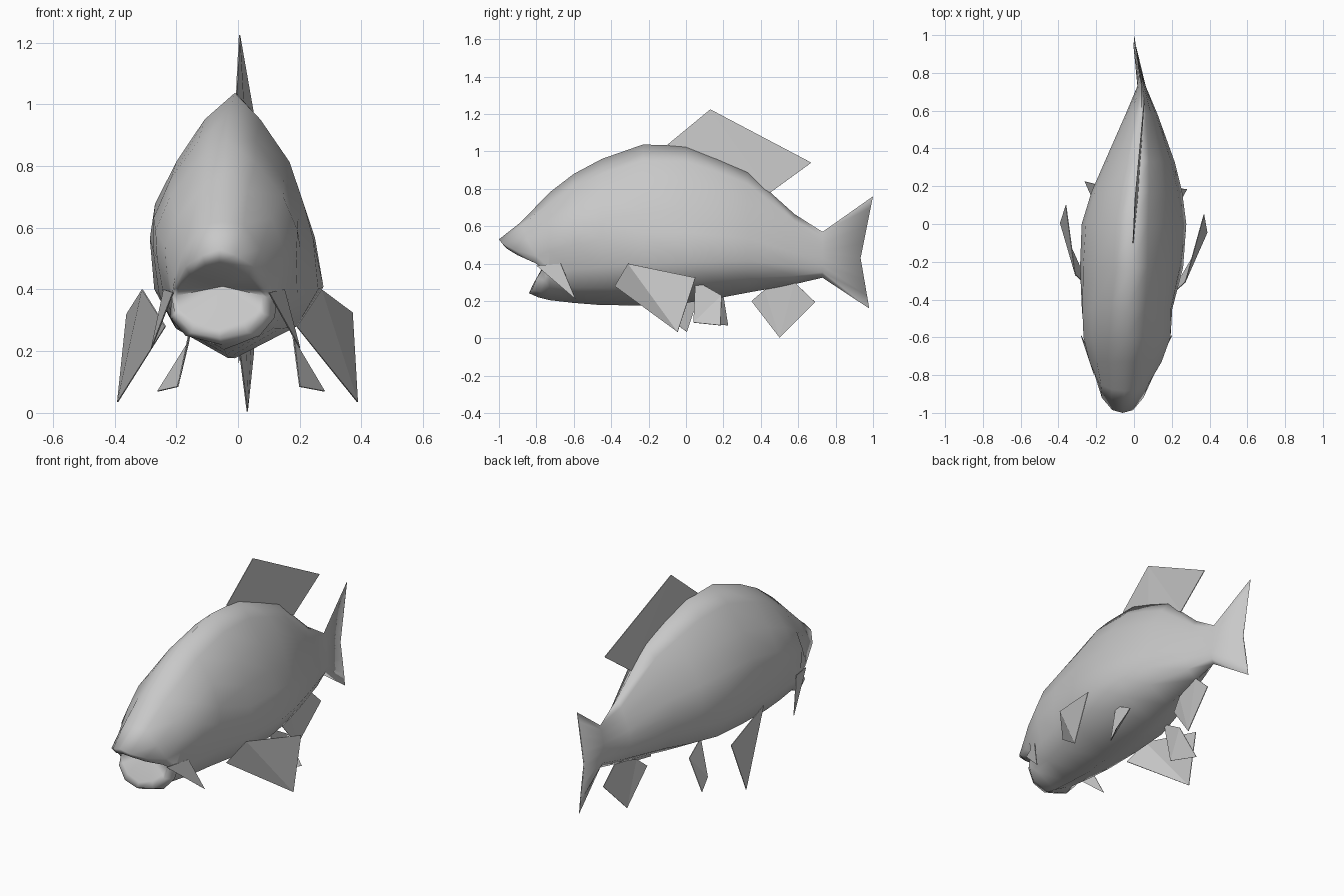
import bpy, bmesh, math

if "Cube" in bpy.data.objects:
    bpy.data.objects.remove(bpy.data.objects["Cube"])

grey = bpy.data.materials.new("grey")
grey.diffuse_color = (0.58, 0.58, 0.58, 1)
grey.use_nodes = True
grey.node_tree.nodes["Principled BSDF"].inputs["Base Color"].default_value = grey.diffuse_color


def finish(name, bm):
    bmesh.ops.recalc_face_normals(bm, faces=bm.faces)
    mesh = bpy.data.meshes.new(name)
    bm.to_mesh(mesh)
    bm.free()
    mesh.materials.append(grey)
    ob = bpy.data.objects.new(name, mesh)
    bpy.context.collection.objects.link(ob)
    return ob


# Cross-section from belly to back: heights and widths, as fractions
HEIGHT = [0, .12, .26, .45, .58, .74, .9, 1]
LEFT = [0, .72, .96, 1, .92, .66, .34, 0]
RIGHT = [0, .74, 1, .9, .76, .60, .27, 0]
HEAD = [0, .64, .86, .96, .98, .78, .40, 0]


def section(y, cx, hw, zb, zt, head):
    # Blend from the slightly rolled trunk to the fuller head
    def side(sign, widths):
        return [(cx + sign * hw * (w + (h - w) * head), y, zb + t * (zt - zb))
                for t, w, h in zip(HEIGHT, widths, HEAD)]
    return side(1, RIGHT) + side(-1, LEFT)[-2:0:-1]


def mirrored(cx, half):
    return [(cx + x, y, z) for x, y, z in half] + [(cx - x, y, z) for x, y, z in half[-2:0:-1]]


def tail_edge():
    # Forked rear edge, thin and notched in the middle
    half = []
    for t, w in zip(HEIGHT, LEFT):
        z = .16 + .6 * t
        y = .93 + (.07 * (z - .45) / .31 if z > .45 else .05 * (.45 - z) / .29)
        half.append((w * .004, y, z))
    return mirrored(.002, half)


# Body rings from tail to head
rings = [tail_edge()]
for st in [(.73, .04, .022, .325, .57, 0), (.58, .04, .085, .29, .665, 0),
           (.33, .03, .185, .245, .89, 0), (.17, .015, .24, .215, .965, 0),
           (0, 0, .277, .19, 1.03, 0), (-.23, -.01, .278, .177, 1.037, .2),
           (-.45, -.033, .25, .178, .96, .7), (-.6, -.037, .235, .19, .88, 1),
           (-.73, -.045, .195, .205, .78, 1)]:
    rings.append(section(*st))
# Snout and jaw, nose line, then the lips
for cx, half in [
    (-.05, [(0, -.79, .22), (.12, -.78, .25), (.17, -.755, .31), (.165, -.74, .385),
            (.155, -.80, .44), (.125, -.85, .53), (.07, -.875, .61), (0, -.885, .62)]),
    (-.06, [(0, -.84, .242), (.09, -.825, .26), (.145, -.80, .32), (.155, -.765, .375),
            (.145, -.81, .405), (.11, -.92, .475), (.055, -.985, .51), (0, -1, .53)]),
    (-.06, [(0, -.825, .27), (.08, -.815, .295), (.13, -.79, .335), (.14, -.755, .38),
            (.13, -.80, .40), (.095, -.90, .445), (.045, -.95, .475), (0, -.965, .487)])]:
    rings.append(mirrored(cx, half))

bm = bmesh.new()
loops = [[bm.verts.new(p) for p in ring] for ring in rings]
n = len(loops[0])
for a, b in zip(loops, loops[1:]):
    for i in range(n):
        j = (i + 1) % n
        bm.faces.new((a[i], a[j], b[j], b[i]))
bm.faces.new(loops[0])
# Mouth interior
throat = bm.verts.new((-.05, -.75, .41))
for i in range(n):
    bm.faces.new((loops[-1][i], loops[-1][(i + 1) % n], throat))
body = finish("fish_body", bm)
bpy.context.view_layer.objects.active = body
body.select_set(True)
bpy.ops.object.shade_smooth_by_angle(angle=math.radians(100))


# Flat fins
def fin(name, pts):
    bm = bmesh.new()
    bm.faces.new([bm.verts.new(p) for p in pts])
    bmesh.ops.triangulate(bm, faces=bm.faces[:])
    ob = finish(name, bm)
    mod = ob.modifiers.new("thickness", 'SOLIDIFY')
    mod.thickness = .004
    mod.offset = 0


fin("dorsal_fin", [(-.005, -.1, 1.035), (.005, .13, 1.225), (.055, .67, .94), (.04, .45, .78), (.02, .15, .95)])
fin("anal_fin", [(.005, .35, .2), (.03, .5, .005), (.05, .69, .195), (.045, .58, .3), (.025, .42, .26)])
fin("right_pectoral_fin", [(.27, -.31, .4), (.37, .05, .325), (.387, -.045, .035), (.19, -.38, .28)])
fin("left_pectoral_fin", [(-.31, -.27, .4), (-.36, .1, .32), (-.39, .005, .035), (-.235, -.34, .28)])
fin("right_pelvic_fin", [(.17, .05, .31), (.185, .19, .23), (.28, .185, .07), (.2, .04, .085)])
fin("left_pelvic_fin", [(-.15, .08, .3), (-.16, .2, .23), (-.26, .225, .07), (-.195, .08, .085)])
fin("right_cheek_flap", [(.10, -.8, .39), (.15, -.67, .4), (.2, -.59, .21)])
fin("left_cheek_flap", [(-.21, -.8, .39), (-.24, -.67, .4), (-.28, -.59, .21)])
